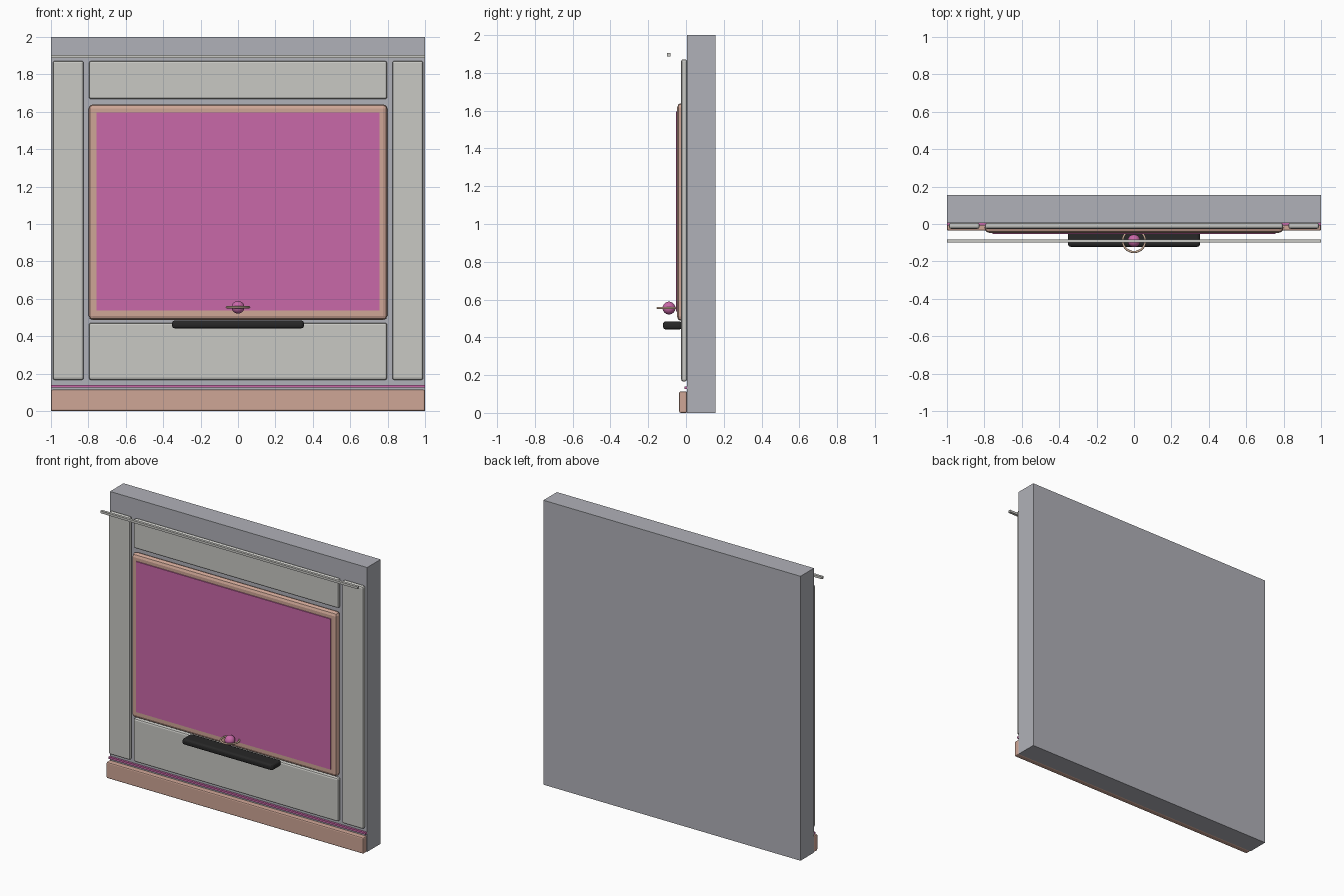
import bpy

if "Cube" in bpy.data.objects:
    bpy.data.objects.remove(bpy.data.objects["Cube"])


def mat(name, r, g, b):
    m = bpy.data.materials.new(name)
    m.diffuse_color = (r, g, b, 1)
    m.use_nodes = True
    m.node_tree.nodes["Principled BSDF"].inputs["Base Color"].default_value = m.diffuse_color
    return m


wall_grey = mat("wall_grey", 0.434, 0.440, 0.479)
panel_grey = mat("panel_grey", 0.578, 0.578, 0.550)
rose_tan = mat("rose_tan", 0.624, 0.381, 0.305)
champagne = mat("champagne", 0.600, 0.430, 0.320)
pink = mat("pink", 0.584, 0.138, 0.392)
black = mat("black", 0.021, 0.021, 0.021)


def box(name, x, y, z, material, bevel=0, segments=2):
    """Box from (min, max) ranges, with optional rounded edges."""
    bpy.ops.mesh.primitive_cube_add(size=1, location=[sum(r) / 2 for r in (x, y, z)])
    o = bpy.context.object
    o.name = name
    o.scale = [r[1] - r[0] for r in (x, y, z)]
    bpy.ops.object.transform_apply(location=False, rotation=False, scale=True)
    o.data.materials.append(material)
    if bevel:
        b = o.modifiers.new("bevel", "BEVEL")
        b.width = bevel
        b.segments = segments
    return o


FRONT = 0.006  # front face of the wall

# Wall slab
box("wall", (-1, 1), (FRONT, 0.156), (0, 2), wall_grey)

# Raised wall panels
depth = (-0.026, FRONT)
for side, x in (("left", (-0.99, -0.825)), ("right", (0.825, 0.99))):
    box(side + "_panel", x, depth, (0.166, 1.872), panel_grey, 0.012)
box("top_panel", (-0.797, 0.797), depth, (1.667, 1.872), panel_grey, 0.012)
box("bottom_panel", (-0.797, 0.797), depth, (0.166, 0.472), panel_grey, 0.012)

# Screen and its frame
box("screen_frame", (-0.798, 0.798), (-0.047, FRONT), (0.487, 1.64), rose_tan, 0.022)
box("screen", (-0.757, 0.757), (-0.054, -0.045), (0.537, 1.595), pink)

# Skirting and glowing strip above it
box("skirting", (-1, 1), (-0.036, FRONT), (0, 0.114), rose_tan, 0.008)
box("light_strip", (-1, 1), (-0.009, FRONT), (0.126, 0.14), pink)

# Shelf under the screen
box("shelf", (-0.353, 0.353), (-0.122, -0.02), (0.442, 0.484), black, 0.015, 3)

# Thin rail near the top
box("top_rail", (-1, 1), (-0.1, -0.082), (1.888, 1.904), panel_grey)

# Floating orb with its ring
bpy.ops.mesh.primitive_uv_sphere_add(segments=32, ring_count=16, radius=0.034,
                                     location=(0, -0.09, 0.555))
orb = bpy.context.object
orb.name = "orb"
orb.data.materials.append(pink)
bpy.ops.object.shade_smooth()
bpy.ops.mesh.primitive_torus_add(major_segments=48, minor_segments=10, major_radius=0.06,
                                 minor_radius=0.006, location=(0, -0.09, 0.555))
ring = bpy.context.object
ring.name = "orb_ring"
ring.data.materials.append(champagne)
bpy.ops.object.shade_smooth()
